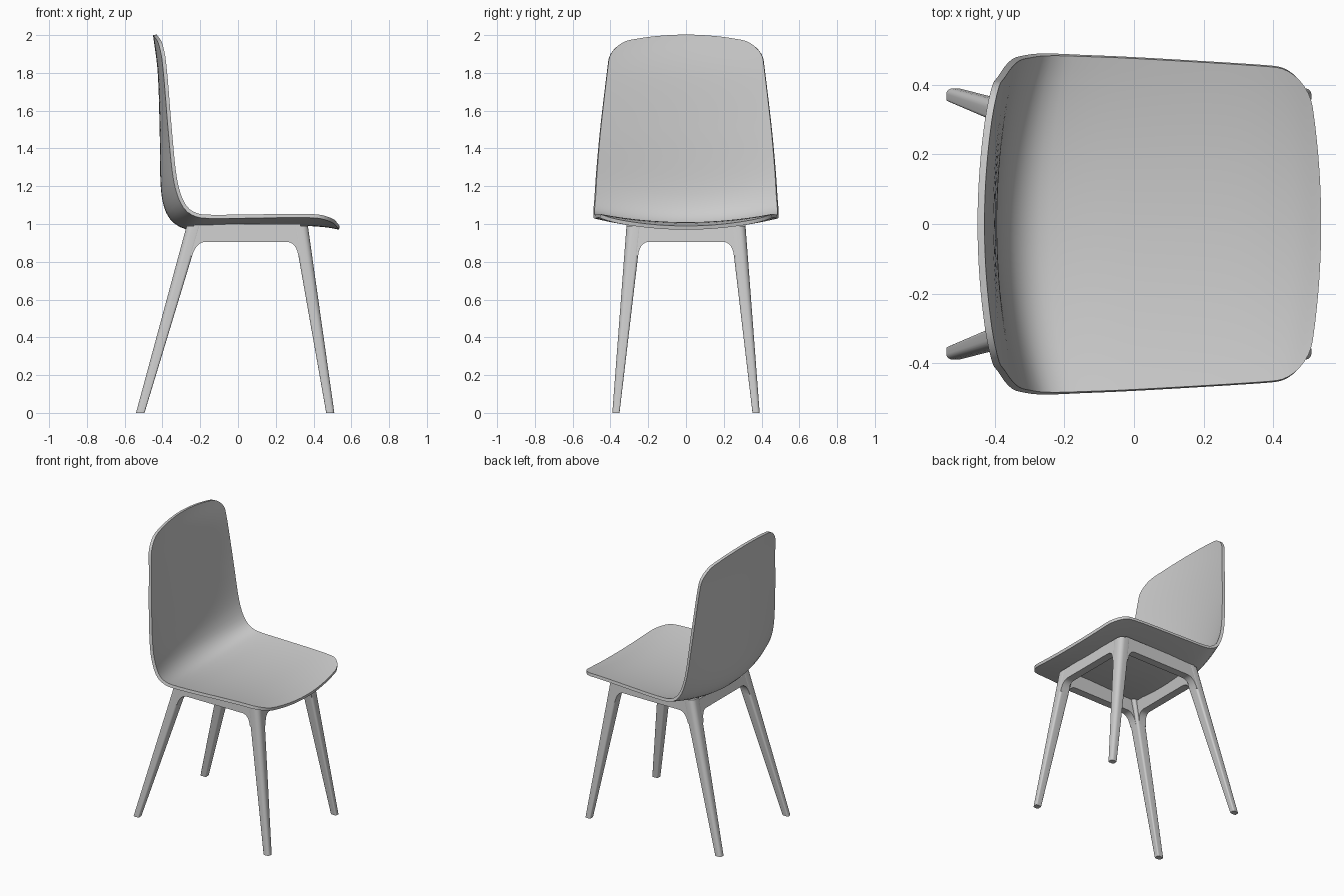
import bpy, bmesh, math
from mathutils import Vector

if "Cube" in bpy.data.objects:
    bpy.data.objects.remove(bpy.data.objects["Cube"])


def finish(name, verts, faces, closed=True, thickness=0):
    me = bpy.data.meshes.new(name)
    me.from_pydata(verts, [], faces)
    if closed:
        bm = bmesh.new()
        bm.from_mesh(me)
        bmesh.ops.recalc_face_normals(bm, faces=bm.faces)
        bm.to_mesh(me)
        bm.free()
    ob = bpy.data.objects.new(name, me)
    bpy.context.collection.objects.link(ob)
    bpy.ops.object.select_all(action='DESELECT')
    ob.select_set(True)
    bpy.context.view_layer.objects.active = ob
    if thickness:
        mod = ob.modifiers.new("thickness", 'SOLIDIFY')
        mod.thickness, mod.offset = thickness, -1
        bpy.ops.object.modifier_apply(modifier=mod.name)
    bpy.ops.object.shade_smooth_by_angle(angle=math.radians(35))
    return ob


def loft(a, b):
    """Closed solid between two equal outlines."""
    n = len(a)
    faces = [(i, (i + 1) % n, n + (i + 1) % n, n + i) for i in range(n)]
    return a + b, faces + [tuple(range(n)), tuple(range(n, 2 * n))]


# --- Seat shell: centre profile (x, z), side-edge profile (x, z), half width
PROFILE = [Vector(p) for p in (
    (0.535, 0.970, 0.495, 1.020, 0.440),
    (0.450, 0.984, 0.420, 1.031, 0.453),
    (0.300, 0.990, 0.290, 1.034, 0.463),
    (0.000, 0.980, 0.000, 1.030, 0.480),
    (-0.190, 0.970, -0.160, 1.030, 0.487),
    (-0.285, 0.975, -0.225, 1.040, 0.490),
    (-0.350, 1.015, -0.280, 1.075, 0.490),
    (-0.390, 1.085, -0.320, 1.150, 0.484),
    (-0.410, 1.210, -0.347, 1.270, 0.476),
    (-0.415, 1.500, -0.370, 1.500, 0.455),
    (-0.425, 1.800, -0.393, 1.780, 0.422),
    (-0.450, 2.000, -0.412, 1.950, 0.400))]


def spline(pts, steps=12):
    ext = [2 * pts[0] - pts[1]] + pts + [2 * pts[-1] - pts[-2]]
    out = []
    for i in range(1, len(ext) - 2):
        p0, p1, p2, p3 = ext[i - 1:i + 3]
        for k in range(steps):
            t = k / steps
            out.append(0.5 * (2 * p1 + (p2 - p0) * t + (2 * p0 - 5 * p1 + 4 * p2 - p3) * t * t
                              + (3 * p1 - p0 - 3 * p2 + p3) * t ** 3))
    return out + [pts[-1]]


dense = spline(PROFILE)
dist = [0.0]
for p, q in zip(dense, dense[1:]):
    dist.append(dist[-1] + math.hypot(q[0] - p[0], q[1] - p[1]))
total, R = dist[-1], 0.10


def sample(d):
    for i in range(len(dense) - 1):
        if d <= dist[i + 1]:
            return dense[i].lerp(dense[i + 1], (d - dist[i]) / (dist[i + 1] - dist[i]))
    return dense[-1]


corner = [R * (1 - math.cos(math.pi / 2 * k / 8)) for k in range(9)]
middle = [R + (total - 2 * R) * k / 50 for k in range(1, 50)]
rows = corner + middle + [total - d for d in reversed(corner)]
COLS = 28
verts = []
for d in rows:
    cx, cz, ex, ez, w = sample(d)
    e = max(0.0, R - min(d, total - d))
    half = w - (R - math.sqrt(max(0.0, R * R - e * e)))      # rounded corners
    for j in range(COLS + 1):
        y = half * (2 * j / COLS - 1)
        b = (y / w) ** 2
        verts.append((cx + (ex - cx) * b, y, cz + (ez - cz) * b))
n = COLS + 1
faces = [(i * n + j, (i + 1) * n + j, (i + 1) * n + j + 1, i * n + j + 1)
         for i in range(len(rows) - 1) for j in range(COLS)]
finish("seat_shell", verts, faces, closed=False, thickness=0.02)

# --- Leg faces as straight lines: (position at floor, position at top)
TOP = 0.99
BACK_OUT, BACK_IN = (-0.54, -0.272), (-0.495, -0.195)
FRONT_OUT, FRONT_IN = (0.51, 0.37), (0.467, 0.292)
SIDE_OUT, SIDE_IN = (0.39, 0.315), (0.352, 0.235)


def at(line, z):
    return line[0] + (line[1] - line[0]) * z / TOP


# Leg cross-section in a unit square, (0, 0) is the outer corner
section = []
for cx, cy, r, start in ((0, 0, 0.42, 180), (1, 0, 0.2, 270), (1, 1, 0.2, 0), (0, 1, 0.2, 90)):
    ox, oy = (r if cx == 0 else 1 - r), (r if cy == 0 else 1 - r)
    for k in range(7):
        a = math.radians(start + 15 * k)
        section.append((ox + r * math.cos(a), oy + r * math.sin(a)))

for label, xo, xi in (("front", FRONT_OUT, FRONT_IN), ("back", BACK_OUT, BACK_IN)):
    for side, s in (("left", 1), ("right", -1)):
        rings = []
        for z in (0.0, TOP):
            rings.append([(at(xo, z) + u * (at(xi, z) - at(xo, z)),
                           s * (at(SIDE_OUT, z) + v * (at(SIDE_IN, z) - at(SIDE_OUT, z))), z)
                          for u, v in section])
        finish(f"{label}_{side}_leg", *loft(*rings))


# --- Rails: straight underside running into the legs with fillets
def rail_end(outer, inner, top, direction):
    def mid(z):
        return (at(outer, z) + at(inner, z)) / 2
    z0, z1 = 0.83, 0.905
    p0 = Vector((at(inner, z0), z0))
    p1 = Vector((at(inner, z1), z1))
    p2 = p1 + Vector((0.05 * direction, 0))
    arc = [p0.lerp(p1, t / 8).lerp(p1.lerp(p2, t / 8), t / 8) for t in range(9)]
    return [Vector((mid(top), top)), Vector((mid(z0), z0))] + arc


def neg(line):
    return (-line[0], -line[1])


def rail(name, low, high, top, place):
    outline = rail_end(*low, top, 1) + rail_end(*high, top, -1)[::-1]
    finish(name, *loft([place(u, z, 0.001) for u, z in outline],
                       [place(u, z, 0.055) for u, z in outline]))


for side, s in (("left", 1), ("right", -1)):
    rail(f"{side}_rail", (BACK_OUT, BACK_IN), (FRONT_OUT, FRONT_IN), 1.0,
         lambda u, z, d: (u, s * (at(SIDE_OUT, z) - d), z))
for label, line, s, top in (("front", FRONT_OUT, 1, 0.992), ("back", BACK_OUT, -1, 0.978)):
    rail(f"{label}_rail", (neg(SIDE_OUT), neg(SIDE_IN)), (SIDE_OUT, SIDE_IN), top,
         lambda u, z, d: (at(line, z) - s * d, u, z))
